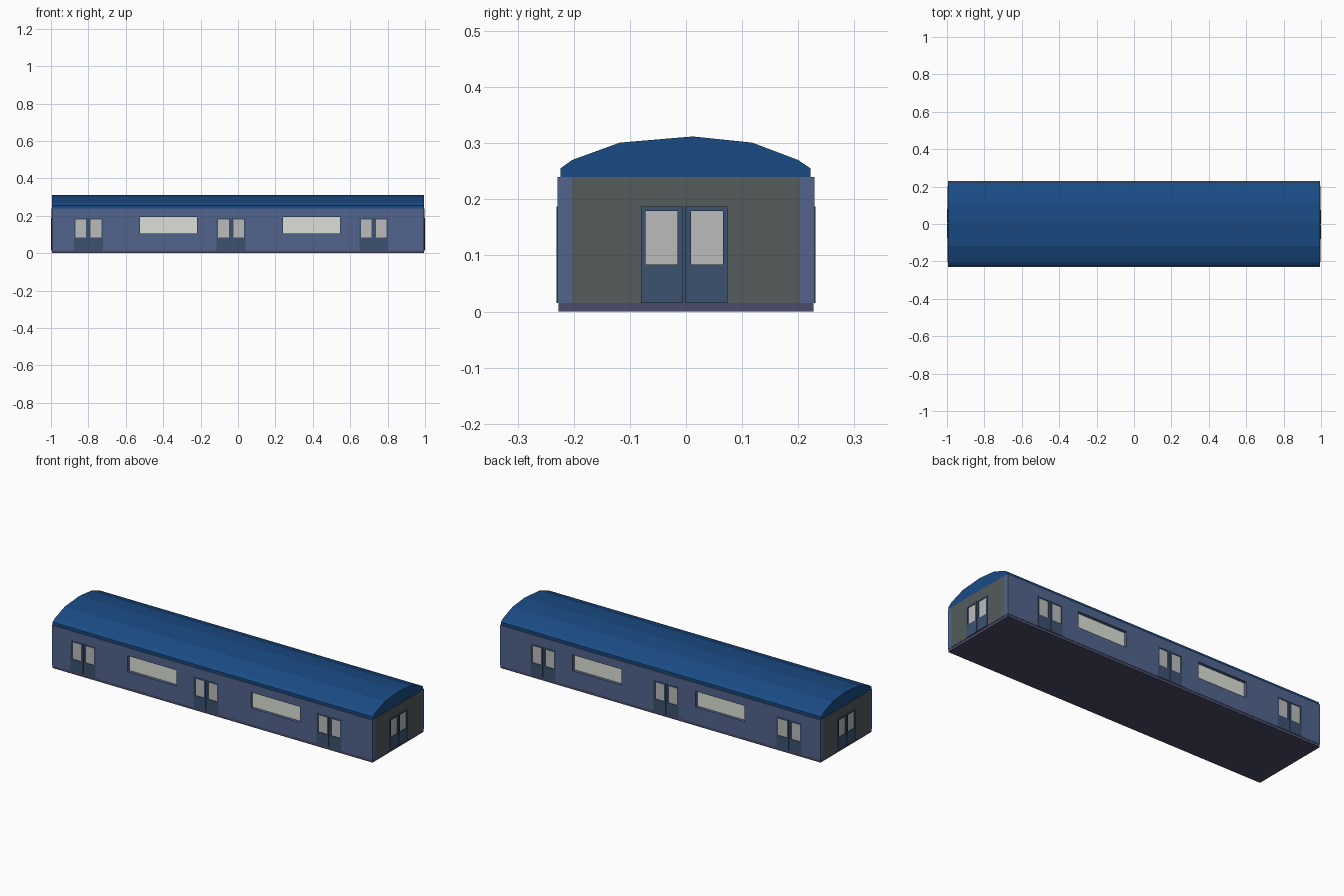
import bpy, bmesh, math
from mathutils import Matrix, Vector

if "Cube" in bpy.data.objects:
    bpy.data.objects.remove(bpy.data.objects["Cube"])


def material(name, rgb):
    m = bpy.data.materials.new(name)
    m.diffuse_color = (*rgb, 1)
    m.use_nodes = True
    m.node_tree.nodes["Principled BSDF"].inputs["Base Color"].default_value = m.diffuse_color
    return m


ROOF = material("roof_blue", (0.010, 0.070, 0.23))
WALL = material("wall_blue", (0.085, 0.13, 0.27))
DOOR = material("door_blue", (0.045, 0.085, 0.16))
END = material("end_grey", (0.09, 0.105, 0.105))
FLOOR = material("floor_dark", (0.07, 0.07, 0.14))
GLASS = material("window_glass", (0.72, 0.74, 0.68))
DOOR_GLASS = material("door_glass", (0.50, 0.50, 0.50))


def finish(name, bm, mat):
    bmesh.ops.recalc_face_normals(bm, faces=bm.faces)
    me = bpy.data.meshes.new(name)
    bm.to_mesh(me)
    bm.free()
    me.materials.append(mat)
    ob = bpy.data.objects.new(name, me)
    bpy.context.collection.objects.link(ob)
    return ob


def panel(name, place, rect, depth, mat, holes=()):
    """Upright slab over rect (u0, u1, z0, z1) with rectangular holes, placed by a matrix."""
    us = sorted({u for r in (rect, *holes) for u in r[:2]})
    zs = sorted({z for r in (rect, *holes) for z in r[2:]})
    bm = bmesh.new()
    grid = {(u, z): bm.verts.new((u, depth[0], z)) for u in us for z in zs}
    for a, b in zip(us, us[1:]):
        for c, d in zip(zs, zs[1:]):
            mu, mz = (a + b) / 2, (c + d) / 2
            if not any(h[0] < mu < h[1] and h[2] < mz < h[3] for h in holes):
                bm.faces.new([grid[a, c], grid[b, c], grid[b, d], grid[a, d]])
    bmesh.ops.delete(bm, geom=[v for v in bm.verts if not v.link_faces], context='VERTS')
    ext = bmesh.ops.extrude_face_region(bm, geom=bm.faces[:], use_keep_orig=True)
    moved = [g for g in ext["geom"] if isinstance(g, bmesh.types.BMVert)]
    bmesh.ops.translate(bm, verts=moved, vec=Vector((0, depth[1] - depth[0], 0)))
    bm.transform(place)
    return finish(name, bm, mat)


BASE, EAVES, DOOR_TOP = 0.015, 0.24, 0.187
HALF_DOOR = 0.077


def door(name, place, u, outer, inner):
    """Double door: two framed leaves, each with a recessed pane."""
    for tag, s in (("left", -1), ("right", 1)):
        a, b = sorted((u + s * 0.002, u + s * HALF_DOOR))
        c, d = sorted((u + s * 0.012, u + s * 0.069))
        pane = (c, d, 0.084, 0.179)
        panel(f"{name}_{tag}_leaf", place, (a, b, BASE, DOOR_TOP), (outer, inner), DOOR, [pane])
        panel(f"{name}_{tag}_pane", place, pane, (outer + 0.004, outer + 0.008), DOOR_GLASS)
    # dark seam between the leaves
    panel(f"{name}_seam", place, (u - 0.002, u + 0.002, BASE, DOOR_TOP),
          (outer + 0.004, inner), DOOR)


# floor slab
panel("floor", Matrix(), (-0.994, 0.994, 0, BASE), (-0.227, 0.227), FLOOR)

# long side walls with doors and windows, mirrored front to back
door_xs = (-0.80, -0.037, 0.726)
windows = [(-0.525, -0.22, 0.105, 0.194), (0.24, 0.545, 0.105, 0.194)]
openings = [(x - HALF_DOOR, x + HALF_DOOR, BASE, DOOR_TOP) for x in door_xs]
for side, place in (("front", Matrix()), ("back", Matrix.Scale(-1, 4, (0, 1, 0)))):
    panel(f"{side}_wall", place, (-0.995, 0.995, BASE, EAVES), (-0.229, -0.203),
          WALL, openings + windows)
    for i, x in enumerate(door_xs):
        door(f"{side}_door_{i + 1}", place, x, -0.2305, -0.205)
    for i, w in enumerate(windows):
        panel(f"{side}_window_{i + 1}", place, w, (-0.212, -0.208), GLASS)

# end walls, each with one double door
for side, turn in (("right", 90), ("left", -90)):
    place = Matrix.Rotation(math.radians(turn), 4, 'Z')
    u = -0.003
    hole = (u - HALF_DOOR, u + HALF_DOOR, BASE, DOOR_TOP)
    panel(f"{side}_end_wall", place, (-0.203, 0.203, BASE, EAVES), (-0.996, -0.975), END, [hole])
    door(f"{side}_end_door", place, u, -1.0, -0.977)

# faceted arched roof
profile = [(-0.224, EAVES), (-0.224, 0.255), (-0.203, 0.27), (-0.118, 0.301), (0.012, 0.312),
           (0.118, 0.301), (0.20, 0.27), (0.222, 0.255), (0.222, EAVES)]
bm = bmesh.new()
face = bm.faces.new([bm.verts.new((-0.994, y, z)) for y, z in profile])
ext = bmesh.ops.extrude_face_region(bm, geom=[face], use_keep_orig=True)
bmesh.ops.translate(bm, verts=[g for g in ext["geom"] if isinstance(g, bmesh.types.BMVert)],
                    vec=Vector((1.988, 0, 0)))
finish("roof", bm, ROOF)
